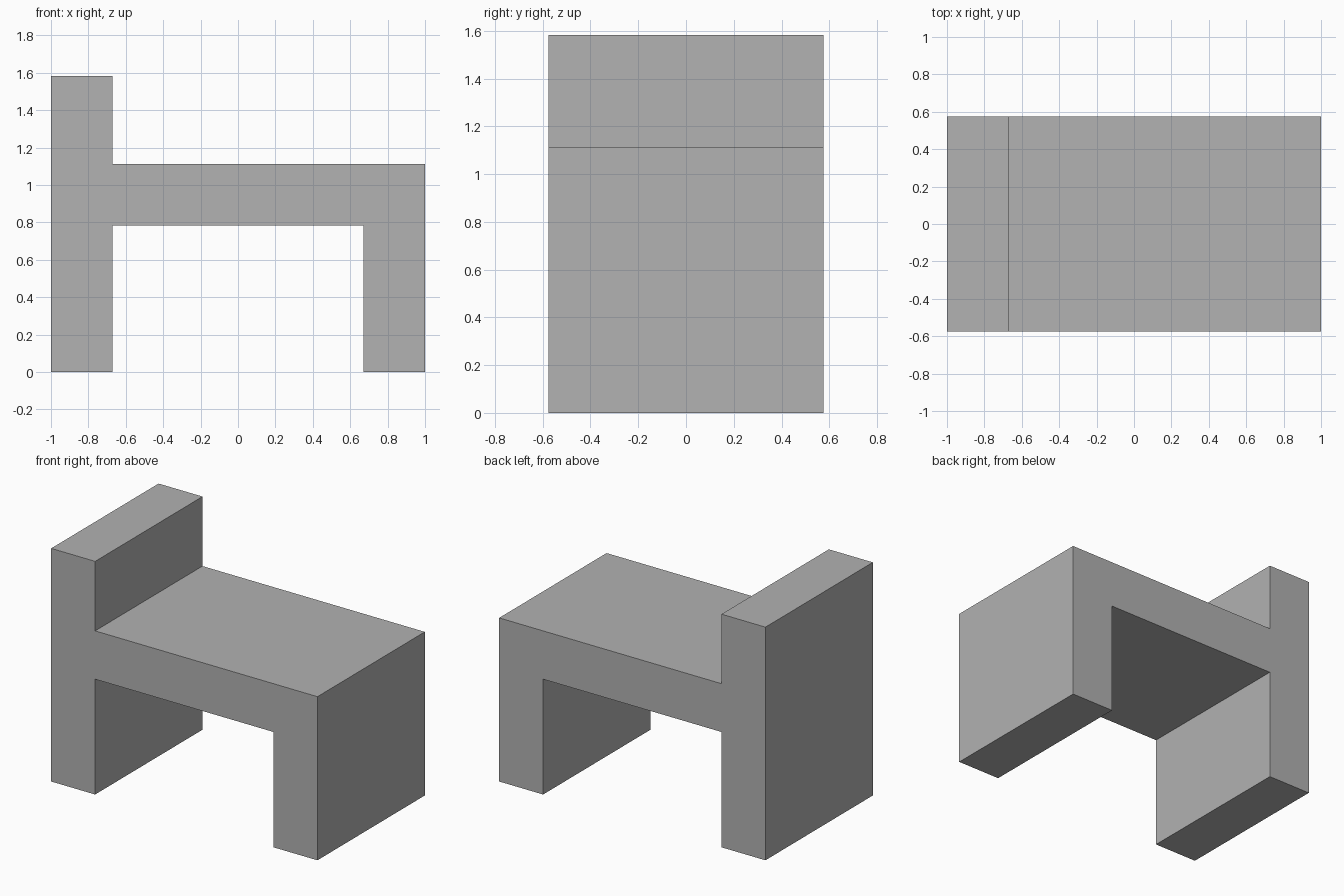
import bpy
import bmesh
from mathutils import Vector

cube = bpy.data.objects.get("Cube")
if cube:
    bpy.data.objects.remove(cube, do_unlink=True)

# Single grey finish
grey = bpy.data.materials.new("plain_grey")
grey.use_nodes = True
colour = (0.445, 0.445, 0.445, 1)
grey.diffuse_color = colour
grey.node_tree.nodes["Principled BSDF"].inputs["Base Color"].default_value = colour

HALF_LENGTH, HALF_DEPTH = 1.0, 0.576
INNER = 0.67           # inner face of both end slabs
SEAT_BOTTOM, SEAT_TOP, BACK_TOP = 0.783, 1.111, 1.583


def extrude_profile(name, points, half_depth, material):
    """Extrude an x-z outline along y, centred on y = 0."""
    bm = bmesh.new()
    face = bm.faces.new([bm.verts.new((x, -half_depth, z)) for x, z in points])
    result = bmesh.ops.extrude_face_region(bm, geom=[face], use_keep_orig=True)
    moved = [g for g in result["geom"] if isinstance(g, bmesh.types.BMVert)]
    bmesh.ops.translate(bm, verts=moved, vec=Vector((0, 2 * half_depth, 0)))
    bmesh.ops.recalc_face_normals(bm, faces=bm.faces)
    mesh = bpy.data.meshes.new(name)
    bm.to_mesh(mesh)
    bm.free()
    mesh.materials.append(material)
    obj = bpy.data.objects.new(name, mesh)
    bpy.context.collection.objects.link(obj)
    return obj


# Seat with a slab leg at each end, one of them rising into the backrest
outline = [
    (-HALF_LENGTH, 0), (-INNER, 0), (-INNER, SEAT_BOTTOM),
    (INNER, SEAT_BOTTOM), (INNER, 0), (HALF_LENGTH, 0),
    (HALF_LENGTH, SEAT_TOP), (-INNER, SEAT_TOP),
    (-INNER, BACK_TOP), (-HALF_LENGTH, BACK_TOP),
]
extrude_profile("chair_body", outline, HALF_DEPTH, grey)
